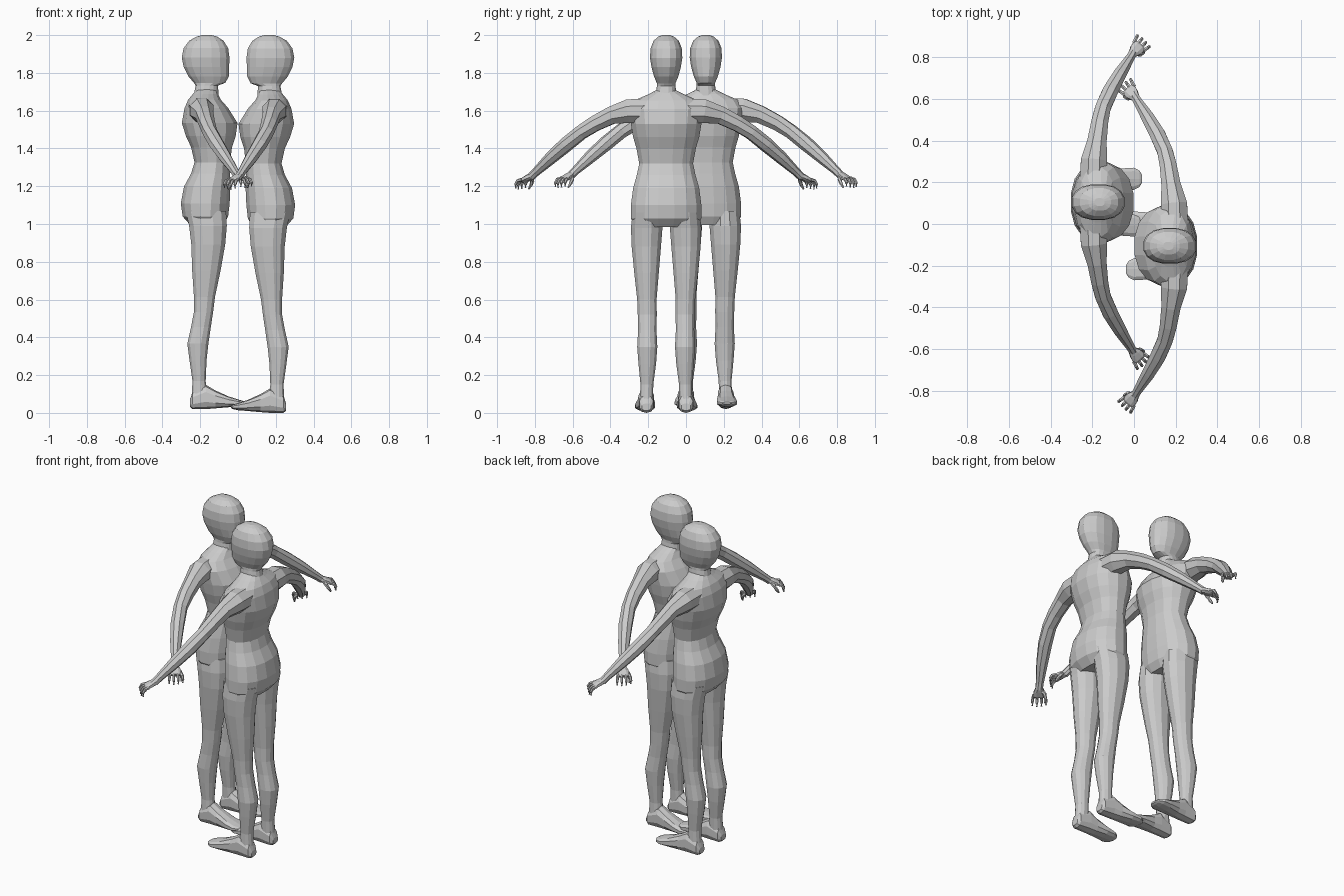
import bpy, bmesh, math
from mathutils import Vector as V

cube = bpy.data.objects.get("Cube")
if cube:
    bpy.data.objects.remove(cube)

skin = bpy.data.materials.new("light_grey")
skin.use_nodes = True
grey = (0.6, 0.6, 0.6, 1)
skin.diffuse_color = grey
skin.node_tree.nodes["Principled BSDF"].inputs["Base Color"].default_value = grey


def loft(bm, rings, sides=12, power=2.0):
    """Skin a row of rounded cross-sections: (centre, half axis, half axis)."""
    rows = []
    for c, u, v in rings:
        row = []
        for i in range(sides):
            a = 2 * math.pi * (i + 0.5) / sides
            ca, sa = math.cos(a), math.sin(a)
            p = c + u * math.copysign(abs(ca) ** (2 / power), ca) \
                  + v * math.copysign(abs(sa) ** (2 / power), sa)
            row.append(bm.verts.new(p))
        rows.append(row)
    for r, s in zip(rows, rows[1:]):
        for i in range(sides):
            j = (i + 1) % sides
            bm.faces.new((r[i], r[j], s[j], s[i]))
    bm.faces.new(rows[0][::-1])
    bm.faces.new(rows[-1])


def level(z, back, front, half, y=0):
    """Horizontal cross-section."""
    return V(((back + front) / 2, y, z)), V(((front - back) / 2, 0, 0)), V((0, half, 0))


def limb(bm, path, sides=8):
    """Tube through (x, y, z, radius) points."""
    pts = [V(p[:3]) for p in path]
    rings = []
    for i, p in enumerate(pts):
        d = (pts[min(i + 1, len(pts) - 1)] - pts[max(i - 1, 0)]).normalized()
        u = d.cross(V((0, 0, 1))).normalized()
        rings.append((p, u * path[i][3], u.cross(d) * path[i][3]))
    loft(bm, rings, sides)


def make_mesh(name, build, side=1):
    bm = bmesh.new()
    build(bm)
    for v in bm.verts:
        v.co.y *= side
    bmesh.ops.recalc_face_normals(bm, faces=bm.faces)
    me = bpy.data.meshes.new(name)
    bm.to_mesh(me)
    bm.free()
    me.materials.append(skin)
    return me


def head(bm):
    loft(bm, [level(*r) for r in (
        (1.66, -.24, -.10, .06), (1.73, -.225, -.105, .05), (1.745, -.235, -.065, .05),
        (1.78, -.265, -.047, .065), (1.83, -.29, -.045, .079), (1.88, -.3, -.043, .087),
        (1.93, -.29, -.05, .084), (1.97, -.26, -.075, .068), (1.992, -.22, -.11, .042),
        (2.0, -.19, -.14, .02))], 16, 2.3)


def torso(bm):
    loft(bm, [level(*r) for r in (
        (1.71, -.22, -.11, .05), (1.685, -.24, -.105, .1), (1.655, -.265, -.09, .17),
        (1.61, -.285, -.05, .2), (1.53, -.3, .0, .19), (1.46, -.278, -.01, .178),
        (1.4, -.25, -.03, .16), (1.32, -.232, -.04, .145), (1.26, -.25, -.04, .158),
        (1.19, -.288, -.038, .178), (1.1, -.305, -.042, .19), (1.03, -.295, -.05, .19),
        (.985, -.255, -.075, .165))], 16, 2.2)


def leg(bm):
    loft(bm, [level(*r) for r in (
        (1.06, -.28, -.06, .08, .1), (.98, -.262, -.056, .086, .103),
        (.88, -.25, -.065, .08, .105), (.74, -.245, -.09, .067, .104),
        (.6, -.235, -.12, .053, .102), (.52, -.235, -.13, .052, .1),
        (.44, -.25, -.142, .05, .1), (.35, -.27, -.155, .055, .1),
        (.26, -.258, -.165, .048, .1), (.15, -.242, -.17, .035, .102),
        (.05, -.248, -.16, .036, .105))], 12, 2.2)


def foot(bm):
    rings = []
    for x, low, high, half, y in (
            (-.255, .012, .05, .025, .105), (-.24, 0, .09, .038, .105),
            (-.17, 0, .13, .043, .105), (-.12, .004, .1, .045, .107),
            (-.05, .01, .068, .054, .11), (.0, .014, .052, .055, .112),
            (.027, .02, .044, .04, .112), (.038, .026, .038, .02, .112)):
        rings.append((V((x, y, (low + high) / 2)), V((0, half, 0)),
                      V((0, 0, (high - low) / 2))))
    loft(bm, rings, 10, 2.6)


def arm(bm):
    limb(bm, [(-.195, .1, 1.6, .07), (-.192, .2, 1.597, .068), (-.178, .29, 1.575, .05),
              (-.165, .38, 1.53, .044), (-.15, .45, 1.485, .04), (-.115, .53, 1.42, .04),
              (-.07, .61, 1.35, .034), (-.02, .69, 1.275, .023), (-.005, .715, 1.25, .022)])


def hand(bm):
    across = V((.75, -.66, 0))
    out = V((.6, .7, -.4)).normalized()
    flat = across.cross(out).normalized()
    wrist = V((-.008, .71, 1.255))
    # palm
    loft(bm, [(wrist + out * d, across * w, flat * t) for d, w, t in (
        (0, .021, .018), (.025, .032, .017), (.055, .036, .014), (.065, .03, .01))], 8, 2.4)
    # four curled fingers
    for k in range(4):
        off = across * (.02 * (k - 1.5))
        reach = 1 - .1 * abs(k - 1.3)
        base = wrist + out * .05 + off
        steps = ((0, 0, .01), (.033, -.008, .009), (.048, -.03, .008), (.046, -.054, .005))
        limb(bm, [(*(base + (V((.55, .65, 0)) * f + V((0, 0, g))) * reach
                     + off * f * 6), r) for f, g, r in steps], 6)
    # thumb
    limb(bm, [(*(wrist + V(p)), r) for p, r in (
        ((.015, .003, -.005), .013), ((.038, -.002, -.025), .011),
        ((.052, .006, -.05), .009), ((.058, .018, -.07), .005))], 6)


parts = [make_mesh("head", head), make_mesh("torso", torso)]
for label, side in (("left", 1), ("right", -1)):
    for name, build in (("leg", leg), ("foot", foot), ("arm", arm), ("hand", hand)):
        parts.append(make_mesh(label + "_" + name, build, side))

# Two figures face to face, each offset to its own side
for who, turn, y, lift in (("first", 0, .105, .02), ("second", math.pi, -.105, 0)):
    for me in parts:
        ob = bpy.data.objects.new(who + "_figure_" + me.name, me)
        bpy.context.collection.objects.link(ob)
        ob.location = (0, y, lift)
        ob.rotation_euler = (0, 0, turn)
        ob.scale = (1, 1, 1 - lift / 2)
